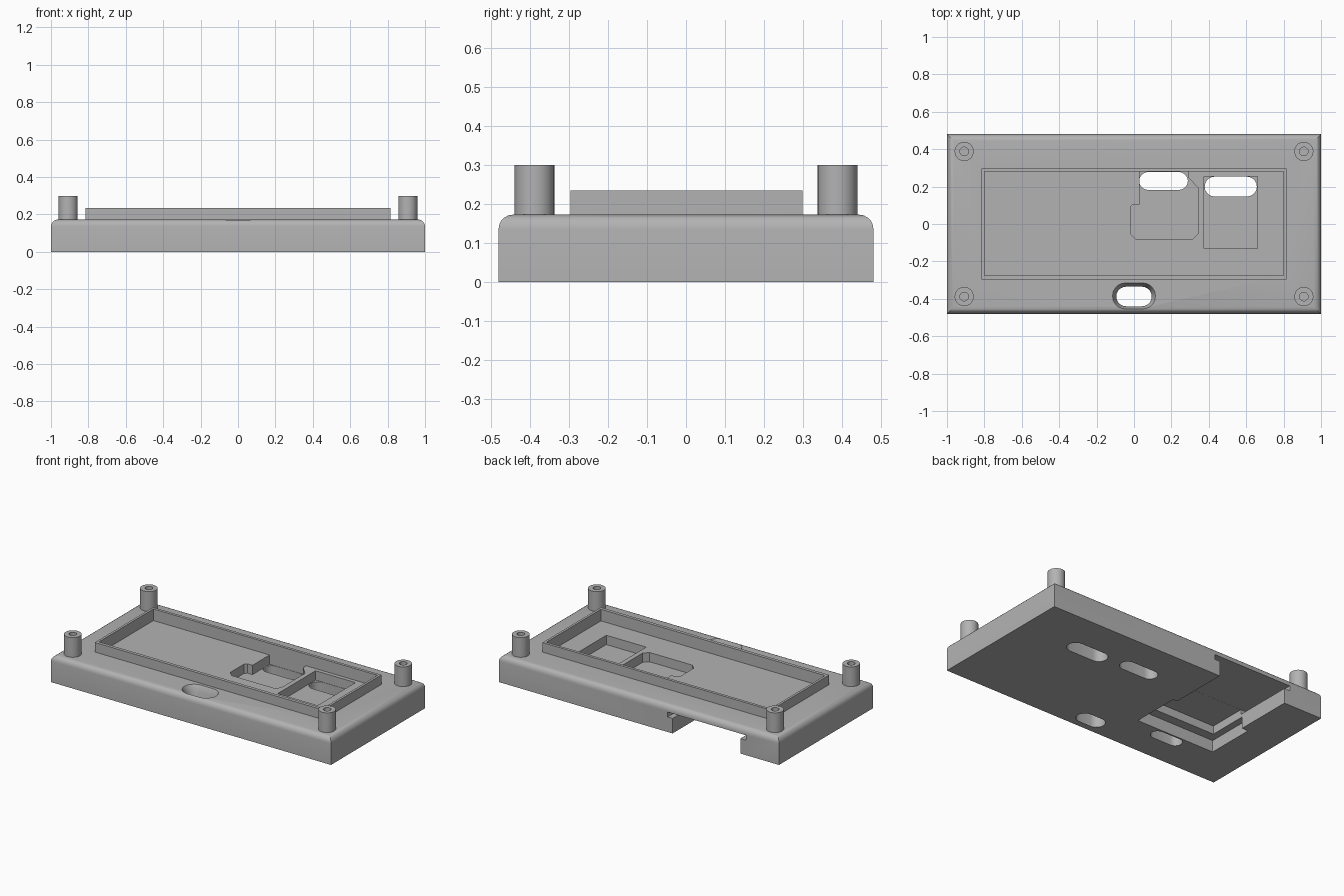
import bpy
import bmesh
import math

default = bpy.data.objects.get("Cube")
if default:
    bpy.data.objects.remove(default, do_unlink=True)

grey = bpy.data.materials.new("matte grey")
grey.use_nodes = True
COLOUR = (0.45, 0.45, 0.45, 1)
grey.diffuse_color = COLOUR
grey.node_tree.nodes["Principled BSDF"].inputs["Base Color"].default_value = COLOUR


def loft(name, sections):
    """Solid through matching outlines, given as (outline, z) from the bottom up."""
    bm = bmesh.new()
    rings = [[bm.verts.new((x, y, z)) for x, y in pts] for pts, z in sections]
    n = len(rings[0])
    bm.faces.new(rings[0][::-1])
    bm.faces.new(rings[-1])
    for low, high in zip(rings, rings[1:]):
        for i in range(n):
            j = (i + 1) % n
            bm.faces.new((low[i], low[j], high[j], high[i]))
    bmesh.ops.recalc_face_normals(bm, faces=bm.faces)
    mesh = bpy.data.meshes.new(name)
    bm.to_mesh(mesh)
    bm.free()
    mesh.materials.append(grey)
    obj = bpy.data.objects.new(name, mesh)
    bpy.context.collection.objects.link(obj)
    return obj


def rect(x0, x1, y0, y1):
    return [(x0, y0), (x1, y0), (x1, y1), (x0, y1)]


def slot(x0, x1, y0, y1, steps=10):
    """Stadium outline, long in x."""
    r, cy = (y1 - y0) / 2, (y0 + y1) / 2
    pts = []
    for cx, start in ((x1 - r, -90), (x0 + r, 90)):
        for i in range(steps + 1):
            a = math.radians(start + 180 * i / steps)
            pts.append((cx + r * math.cos(a), cy + r * math.sin(a)))
    return pts


def circle(cx, cy, r, n=32):
    return [(cx + r * math.cos(math.tau * i / n), cy + r * math.sin(math.tau * i / n))
            for i in range(n)]


def prism(name, outline, z0, z1):
    return loft(name, [(outline, z0), (outline, z1)])


def apply(obj, mod):
    bpy.context.view_layer.objects.active = obj
    bpy.ops.object.modifier_apply(modifier=mod.name)


def cut(obj, cutter):
    mod = obj.modifiers.new("cut", 'BOOLEAN')
    mod.operation = 'DIFFERENCE'
    mod.solver = 'EXACT'
    mod.object = cutter
    apply(obj, mod)
    bpy.data.objects.remove(cutter, do_unlink=True)


def smooth(obj):
    bpy.ops.object.select_all(action='DESELECT')
    obj.select_set(True)
    bpy.context.view_layer.objects.active = obj
    bpy.ops.object.shade_smooth_by_angle(angle=math.radians(30))


TOP, FLOOR = 0.173, 0.16

# Case plate with rounded top edges
case = prism("case_plate", rect(-1, 1, -0.48, 0.48), 0, TOP)
bm = bmesh.new()
bm.from_mesh(case.data)
rim = [e for e in bm.edges if all(v.co.z > TOP - 0.01 for v in e.verts)]
bmesh.ops.bevel(bm, geom=rim, offset=0.037, segments=5, profile=0.5, affect='EDGES')
bm.to_mesh(case.data)
bm.free()

# Screen bed and the two component pockets
cut(case, prism("bed", rect(-0.8, 0.8, -0.275, 0.28), FLOOR, 0.3))
board = [(0.01, -0.08), (0.315, -0.08), (0.345, -0.05), (0.345, 0.19), (0.29, 0.25),
         (0.29, 0.28), (0.03, 0.28), (0.03, 0.105), (-0.005, 0.105), (-0.02, 0.09),
         (-0.02, -0.05)]
cut(case, prism("board_pocket", board, 0.1, 0.3))
cut(case, prism("module_pocket", rect(0.375, 0.66, -0.13, 0.255), 0.1, 0.3))

# Slots through the floor
cut(case, prism("board_slot", slot(0.028, 0.288, 0.182, 0.278), -0.1, 0.3))
cut(case, prism("module_slot", slot(0.378, 0.657, 0.147, 0.253), -0.1, 0.3))

# Front slot with a flared mouth
narrow, wide = slot(-0.095, 0.095, -0.44, -0.335), slot(-0.115, 0.115, -0.455, -0.315)
cut(case, loft("front_slot", [(narrow, -0.1), (narrow, 0.135), (wide, TOP), (wide, 0.3)]))

# Battery bay underneath, open at the back, with side grooves and a finger notch
cut(case, prism("bay_channel", rect(-0.725, -0.24, -0.155, 0.6), -0.1, 0.128))
cut(case, prism("bay_mouth", rect(-0.77, -0.21, -0.215, 0.1), -0.1, 0.075))
cut(case, prism("bay_groove", rect(-0.765, -0.205, 0.09, 0.6), 0.097, 0.1285))
cut(case, prism("finger_notch", slot(-0.575, -0.36, -0.31, -0.225), -0.1, 0.08))
smooth(case)

# Raised frame around the screen
frame = prism("screen_frame", rect(-0.815, 0.815, -0.296, 0.298), FLOOR, 0.235)
cut(frame, prism("frame_opening", rect(-0.8, 0.8, -0.275, 0.28), 0, 0.4))

# Hollow screw posts at the corners
for side, sx in (("right", -1), ("left", 1)):
    for end, sy in (("front", -1), ("back", 1)):
        x, y = 0.908 * sx, 0.388 * sy
        post = prism(f"{end}_{side}_post", circle(x, y, 0.051), 0.15, 0.3)
        cut(post, prism("bore", circle(x, y, 0.023), 0.18, 0.4))
        smooth(post)
